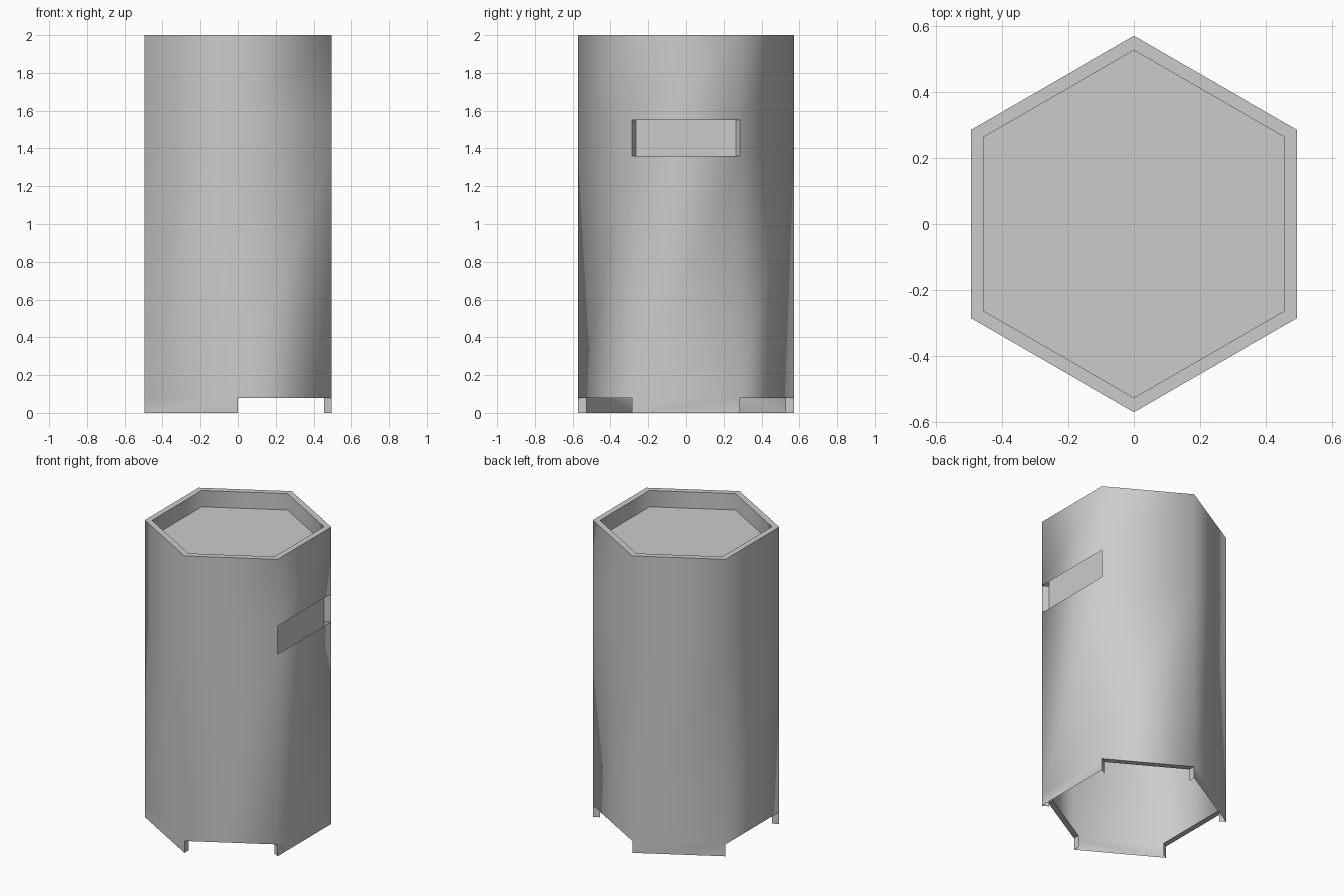
import bpy, bmesh, math

if "Cube" in bpy.data.objects:
    bpy.data.objects.remove(bpy.data.objects["Cube"])

R_OUT, R_IN = 0.571, 0.527          # corner radii of outer and inner hexagon
LEVELS = [0.0, 0.08, 1.36, 1.55, 2.0]
FLOOR_Z = 1.89


def corner(i, r, z):
    a = math.radians(60 * i - 30)
    return (r * math.cos(a), r * math.sin(a), z)


def new_object(name, bm):
    bmesh.ops.remove_doubles(bm, verts=bm.verts, dist=1e-5)
    mesh = bpy.data.meshes.new(name)
    bm.to_mesh(mesh)
    bm.free()
    ob = bpy.data.objects.new(name, mesh)
    bpy.context.collection.objects.link(ob)
    bpy.ops.object.select_all(action='DESELECT')
    ob.select_set(True)
    bpy.context.view_layer.objects.active = ob
    bpy.ops.object.shade_smooth_by_angle(angle=math.radians(65))
    return ob


def quad(bm, *pts):
    bm.faces.new([bm.verts.new(p) for p in pts])


def wall(bm, i, r, z0, z1, inward=False):
    pts = [corner(i, r, z0), corner(i + 1, r, z0), corner(i + 1, r, z1), corner(i, r, z1)]
    quad(bm, *(pts[::-1] if inward else pts))


def end_caps(bm, i, z0, z1):
    # mitred ends closing both sides of an opening in side i
    quad(bm, corner(i, R_OUT, z0), corner(i, R_IN, z0), corner(i, R_IN, z1), corner(i, R_OUT, z1))
    j = i + 1
    quad(bm, corner(j, R_IN, z0), corner(j, R_OUT, z0), corner(j, R_OUT, z1), corner(j, R_IN, z1))


# hexagonal shell: alternate sides are notched at the foot, side 0 has a window slot
bm = bmesh.new()
for i in range(6):
    for k, (z0, z1) in enumerate(zip(LEVELS, LEVELS[1:])):
        notch = k == 0 and i % 2 == 1
        slot = k == 2 and i == 0
        if notch or slot:
            end_caps(bm, i, z0, z1)
        else:
            wall(bm, i, R_OUT, z0, z1)
    if i % 2 == 1:                   # underside of each notch
        quad(bm, corner(i, R_IN, 0.08), corner(i + 1, R_IN, 0.08),
             corner(i + 1, R_OUT, 0.08), corner(i, R_OUT, 0.08))
    # top rim and inner lip
    quad(bm, corner(i, R_OUT, 2), corner(i + 1, R_OUT, 2), corner(i + 1, R_IN, 2), corner(i, R_IN, 2))
    wall(bm, i, R_IN, FLOOR_Z, 2, inward=True)
# recessed top floor
bm.faces.new([bm.verts.new(corner(i, R_IN, FLOOR_Z)) for i in range(6)])
new_object("hexagonal_shell", bm)

# panel set back behind the window slot
bm = bmesh.new()
wall(bm, 0, R_IN, 1.32, 1.59)
new_object("window_panel", bm)
